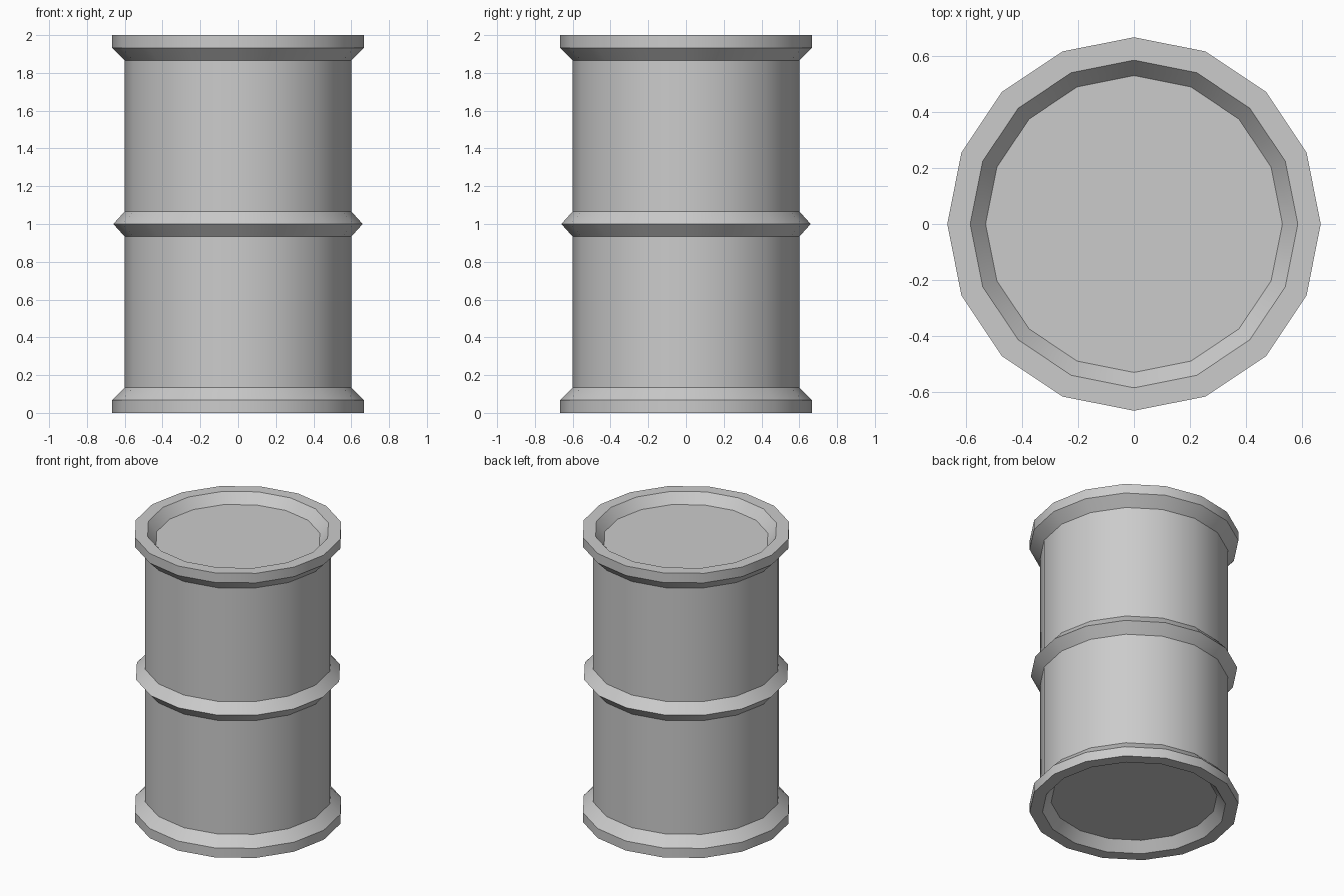
import bpy, bmesh
from math import sin, cos, pi, radians

if "Cube" in bpy.data.objects:
    bpy.data.objects.remove(bpy.data.objects["Cube"])

SIDES = 16

# Lower half of the barrel outline (radius, height), from recessed base to mid rib
half = [(0.53, 0.067), (0.585, 0.0), (0.667, 0.0), (0.667, 0.067),
        (0.60, 0.135), (0.60, 0.933)]
# Mirror it about the rib to get the full outline
profile = half + [(0.66, 1.0)] + [(r, 2 - z) for r, z in reversed(half)]


def lathe(name, outline):
    bm = bmesh.new()
    rings = [[bm.verts.new((r * cos(2 * pi * i / SIDES), r * sin(2 * pi * i / SIDES), z))
              for i in range(SIDES)] for r, z in outline]
    for a, b in zip(rings, rings[1:]):
        for i in range(SIDES):
            j = (i + 1) % SIDES
            bm.faces.new((a[i], a[j], b[j], b[i]))
    # Recessed base and lid
    bm.faces.new(rings[0][::-1])
    bm.faces.new(rings[-1])
    bmesh.ops.recalc_face_normals(bm, faces=bm.faces)
    mesh = bpy.data.meshes.new(name)
    bm.to_mesh(mesh)
    bm.free()
    obj = bpy.data.objects.new(name, mesh)
    bpy.context.collection.objects.link(obj)
    return obj


# Barrel: smooth round walls, crisp rims and rib
barrel = lathe("barrel", profile)
bpy.context.view_layer.objects.active = barrel
barrel.select_set(True)
bpy.ops.object.shade_smooth_by_angle(angle=radians(30))
